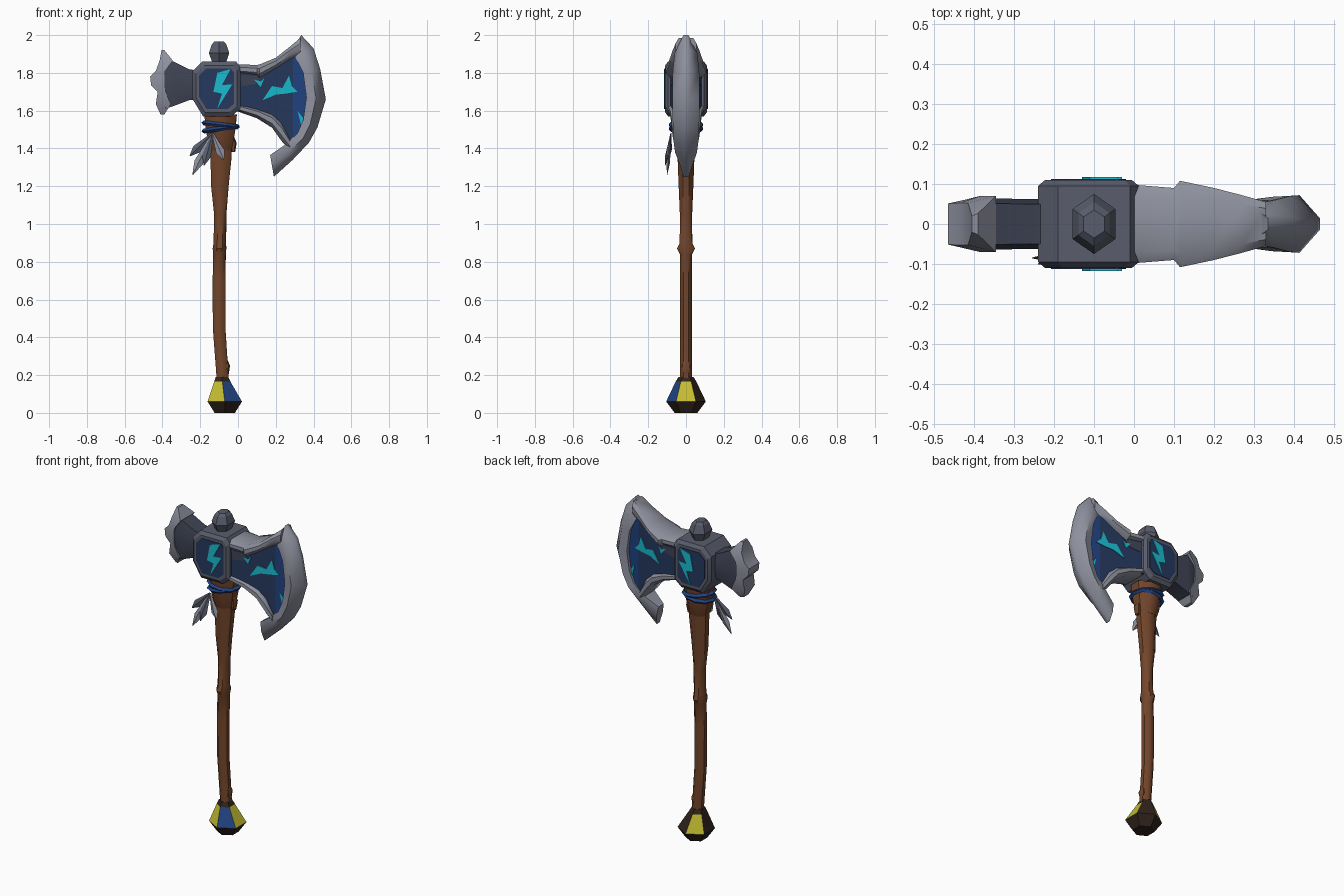
import bpy, bmesh
from math import radians, cos, sin, tau
from mathutils import Vector

cube = bpy.data.objects.get("Cube")
if cube:
    bpy.data.objects.remove(cube, do_unlink=True)


def material(name, *rgb):
    m = bpy.data.materials.new(name)
    m.use_nodes = True
    m.diffuse_color = (*rgb, 1)
    bsdf = next(n for n in m.node_tree.nodes if n.type == 'BSDF_PRINCIPLED')
    bsdf.inputs["Base Color"].default_value = (*rgb, 1)
    return m


STEEL = material("pale steel", .27, .28, .34)
IRON = material("grey iron", .10, .11, .15)
SLATE = material("dark slate", .05, .058, .09)
NAVY = material("navy inlay", .018, .04, .11)
BLUE = material("blue cloth", .015, .055, .22)
CYAN = material("glowing cyan", .01, .50, .62)
WOOD = material("brown wood", .17, .06, .024)
DARK = material("dark wood", .03, .017, .011)
GOLD = material("yellow gem", .55, .50, .03)


def finish(name, bm, mats, angle=45):
    bmesh.ops.recalc_face_normals(bm, faces=bm.faces)
    me = bpy.data.meshes.new(name)
    bm.to_mesh(me)
    bm.free()
    for m in mats:
        me.materials.append(m)
    me.shade_smooth()
    me.set_sharp_from_angle(angle=radians(angle))
    ob = bpy.data.objects.new(name, me)
    bpy.context.collection.objects.link(ob)
    return ob


def skin(rings):
    """Closed skin through cross-sections that have the same point count."""
    bm = bmesh.new()
    loops = [[bm.verts.new(p) for p in ring] for ring in rings]
    n = len(loops[0])
    for a, b in zip(loops, loops[1:]):
        for i in range(n):
            j = (i + 1) % n
            bm.faces.new((a[i], a[j], b[j], b[i]))
    bm.faces.new(loops[0])
    bm.faces.new(loops[-1])
    return bm


def turned(stations, sides, turn=0.0, cy=0.0):
    """Upright loft; stations are (z, centre x, radius x, radius y)."""
    return skin([[(cx + rx * cos(turn + tau * i / sides),
                   cy + ry * sin(turn + tau * i / sides), z)
                  for i in range(sides)] for z, cx, rx, ry in stations])


def bar(stations, edge=0.7):
    """Loft along x; stations are (x, bottom z, top z, half depth)."""
    rings = []
    for x, lo, hi, y in stations:
        a, b = lo + (hi - lo) * .3, lo + (hi - lo) * .7
        rings.append([(x, -y * edge, lo), (x, -y, a), (x, -y, b), (x, -y * edge, hi),
                      (x, y * edge, hi), (x, y, b), (x, y, a), (x, y * edge, lo)])
    return skin(rings)


def plates(name, outline, depth, mat, lift=.004):
    """Thin inlay on both the front and the back surface."""
    for side, label in ((-1, "front"), (1, "back")):
        bm = skin([[(x, side * (depth(x) + d), z) for x, z in outline]
                   for d in (-.003, lift)])
        finish(f"{name}_{label}", bm, [mat], 20)


# Shaft with a swollen ring and a few knots
finish("shaft", turned([
    (.16, -.08, .034, .034), (.28, -.088, .035, .034), (.45, -.10, .036, .033),
    (.70, -.10, .037, .034), (.84, -.098, .036, .035), (.87, -.098, .039, .052),
    (.90, -.096, .036, .036), (1.05, -.094, .035, .035), (1.2, -.096, .05, .042),
    (1.35, -.09, .06, .048), (1.45, -.09, .064, .055)], 8, radians(22)), [WOOD])
finish("shaft_collar", turned([
    (1.39, -.09, .06, .052), (1.44, -.092, .074, .068),
    (1.51, -.092, .086, .08), (1.58, -.092, .093, .085)], 8, radians(22)), [WOOD])
for k, (x, z) in enumerate(((-.06, .25), (-.025, 1.43))):
    finish(f"shaft_knot_{k + 1}", turned([
        (z - .05, x, .01, .015), (z, x, .018, .025), (z + .035, x - .005, .008, .01)], 6), [WOOD])

# Pommel with gems set into alternating faces
bm = turned([(.19, -.085, .038, .04), (.165, -.083, .05, .055),
             (.06, -.07, .105, .105), (.0, -.07, .062, .06)], 6, tau / 12)
bm.faces.ensure_lookup_table()
gem_faces = [bm.faces[6 + i] for i in (5, 1, 3, 4)]
bmesh.ops.inset_individual(bm, faces=gem_faces, thickness=.013, depth=.004)
for f, index in zip(gem_faces, (1, 1, 1, 2)):
    f.material_index = index
finish("pommel", bm, [DARK, GOLD, BLUE], 25)

# Cloth binding below the head
for k, (z, tilt) in enumerate(((1.525, .12), (1.505, -.14))):
    bpy.ops.mesh.primitive_torus_add(
        location=(-.092, 0, z), rotation=(0, tilt, 0), major_segments=10,
        minor_segments=4, major_radius=.09, minor_radius=.013)
    ob = bpy.context.object
    ob.name = f"cloth_binding_{k + 1}"
    ob.scale.y = .93
    ob.data.materials.append(BLUE)

# Hanging feathers, each a flat tapered spindle
root = Vector((-.135, -.08, 1.48))
for k, tip in enumerate(((-.255, -.085, 1.36), (-.24, -.10, 1.26),
                         (-.18, -.11, 1.31), (-.075, -.10, 1.34))):
    run = Vector(tip) - root
    across = run.cross(Vector((0, 1, 0))).normalized()
    out = run.cross(across).normalized()
    rings = []
    for t, w in ((0, .006), (.35, .014), (.7, .024), (1, .002)):
        c = root + run * t
        rings.append([c + across * w, c + out * w * .4, c - across * w, c - out * w * .4])
    finish(f"feather_{k + 1}", skin(rings), [STEEL if k % 2 else IRON], 30)

# Head block with chamfered front and back
block = [(-.24, 1.66), (-.24, 1.81), (-.19, 1.86), (-.01, 1.86),
         (.012, 1.83), (.012, 1.61), (-.035, 1.57), (-.185, 1.57)]
cx, cz = -.113, 1.715


def shrink(points, s):
    return [(cx + (x - cx) * s, cz + (z - cz) * s) for x, z in points]


finish("head_block", skin([[(x, y, z) for x, z in shrink(block, s)]
                           for y, s in ((-.11, .86), (-.095, 1), (.095, 1), (.11, .86))]),
       [IRON], 20)
plates("block_inlay", shrink(block, .74), lambda x: .11, NAVY, .003)
plates("block_bolt", [(-.11, 1.80), (-.04, 1.82), (-.085, 1.735), (-.03, 1.74),
                      (-.11, 1.61), (-.085, 1.69), (-.13, 1.70)], lambda x: .113, CYAN)

# Faceted knob on top
finish("top_knob", turned([(1.85, -.10, .04, .05), (1.905, -.10, .062, .075),
                           (1.95, -.10, .045, .055), (1.965, -.10, .03, .035)],
                          6, tau / 12), [IRON], 20)

# Hammer end: flaring neck and pronged striking face
finish("hammer_neck", bar([(-.20, 1.66, 1.81, .062), (-.26, 1.655, 1.82, .062),
                           (-.34, 1.625, 1.86, .064), (-.385, 1.61, 1.87, .062),
                           (-.42, 1.69, 1.80, .05)], .8), [SLATE], 20)
prongs = [(1.58, -.41, -.39, .03), (1.635, -.435, -.355, .062), (1.70, -.425, -.385, .066),
          (1.735, -.46, -.39, .064), (1.78, -.465, -.39, .064), (1.81, -.435, -.385, .066),
          (1.865, -.415, -.345, .066), (1.92, -.405, -.39, .025)]
finish("hammer_face", skin([[(a, -y * .8, z), (b, -y * 1.06, z), (b, y * 1.06, z), (a, y * .8, z)]
                            for z, a, b, y in prongs]), [STEEL], 40)


# Blade web with glowing inlays
def web_depth(x):
    return .083 - .12 * x


web = [(-.02, 1.60, 1.81), (.10, 1.58, 1.81), (.21, 1.51, 1.86),
       (.29, 1.43, 1.90), (.38, 1.52, 1.86)]
bm = skin([[(x, -web_depth(x), lo), (x, -web_depth(x), hi),
            (x, web_depth(x), hi), (x, web_depth(x), lo)] for x, lo, hi in web])
for f in bm.faces:
    if f.calc_center_median().x > .3:
        f.material_index = 1
finish("blade_web", bm, [NAVY, BLUE], 30)
plates("web_bolt", [(.13, 1.655), (.18, 1.73), (.235, 1.72), (.27, 1.785), (.285, 1.73),
                    (.315, 1.70), (.25, 1.69), (.20, 1.685)], web_depth, CYAN)
plates("web_spark", [(.085, 1.765), (.12, 1.755), (.14, 1.775), (.12, 1.725)], web_depth, CYAN)
plates("web_edge_glow", [(.315, 1.60), (.345, 1.56), (.335, 1.52)], web_depth, CYAN)
plates("web_shade", [(.01, 1.79), (.11, 1.785), (.16, 1.81), (.09, 1.74), (.02, 1.73)],
       web_depth, SLATE, .002)

# Rims along the top and bottom of the web
finish("upper_rim", bar([(.0, 1.795, 1.845, .098), (.10, 1.785, 1.842, .09),
                         (.115, 1.775, 1.845, .108), (.20, 1.825, 1.88, .09),
                         (.27, 1.87, 1.935, .072), (.33, 1.89, 1.985, .055)]), [STEEL])
finish("lower_rim", bar([(.0, 1.595, 1.635, .096), (.10, 1.56, 1.615, .084),
                         (.18, 1.51, 1.585, .078), (.23, 1.44, 1.54, .072),
                         (.275, 1.39, 1.46, .06)]), [STEEL])

# Crescent cutting edge: (outer point, inner point, half depth)
crescent = [((.335, 2.0), (.29, 1.93), .03), ((.40, 1.93), (.305, 1.88), .06),
            ((.435, 1.82), (.345, 1.80), .07), ((.465, 1.66), (.362, 1.67), .072),
            ((.42, 1.51), (.345, 1.55), .07), ((.375, 1.43), (.315, 1.48), .068),
            ((.29, 1.34), (.25, 1.42), .058), ((.19, 1.25), (.17, 1.365), .03)]
rings = []
for (ox, oz), (ix, iz), y in crescent:
    mx, mz = (ox + ix) / 2, (oz + iz) / 2
    rings.append([(ox, -.014, oz), (mx, -y, mz), (ix, -y * .85, iz),
                  (ix, y * .85, iz), (mx, y, mz), (ox, .014, oz)])
finish("cutting_edge", skin(rings), [STEEL], 60)
